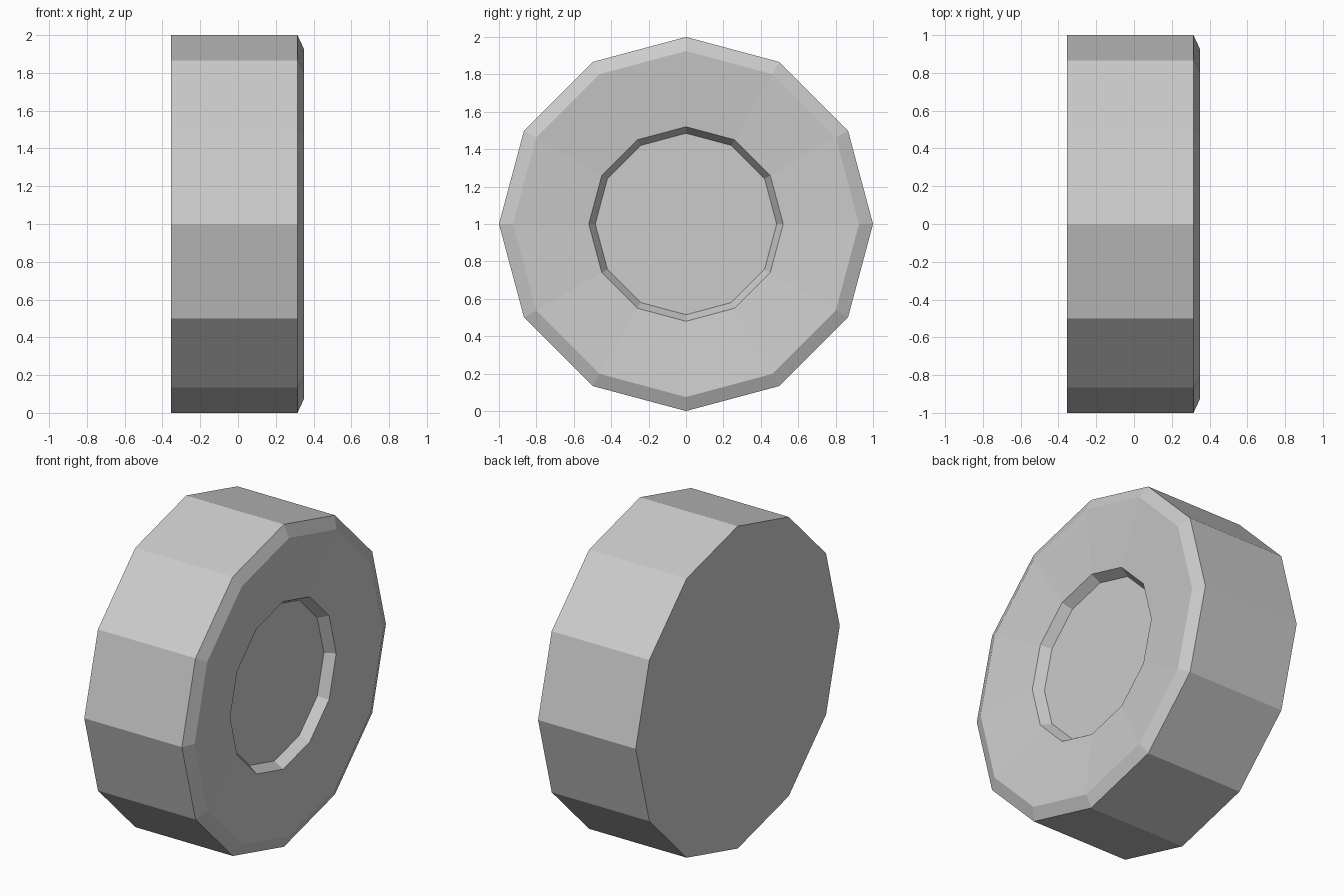
import bpy
import bmesh
from math import cos, sin, tau

SIDES = 12

cube = bpy.data.objects.get("Cube")
if cube:
    bpy.data.objects.remove(cube, do_unlink=True)

# Single plain grey material
grey = bpy.data.materials.new("plain grey")
grey.use_nodes = True
colour = (0.6, 0.6, 0.6, 1)
grey.diffuse_color = colour
grey.node_tree.nodes["Principled BSDF"].inputs["Base Color"].default_value = colour

# Wheel profile as (x, radius): back rim, tread edge, chamfer, dished face, hub recess
profile = [(-0.355, 1.0), (0.315, 1.0), (0.35, 0.925), (0.31, 0.52), (0.25, 0.485)]

bm = bmesh.new()
rings = [[bm.verts.new((x, r * cos(tau * i / SIDES), r * sin(tau * i / SIDES)))
          for i in range(SIDES)] for x, r in profile]

# Bands between neighbouring rings
for a, b in zip(rings, rings[1:]):
    for i in range(SIDES):
        j = (i + 1) % SIDES
        bm.faces.new((a[i], a[j], b[j], b[i]))

# Flat back and hub floor
bm.faces.new(rings[0])
bm.faces.new(rings[-1])
bmesh.ops.recalc_face_normals(bm, faces=bm.faces)

mesh = bpy.data.meshes.new("wheel")
bm.to_mesh(mesh)
bm.free()
mesh.materials.append(grey)
wheel = bpy.data.objects.new("wheel", mesh)
wheel.location.z = 1
bpy.context.collection.objects.link(wheel)
